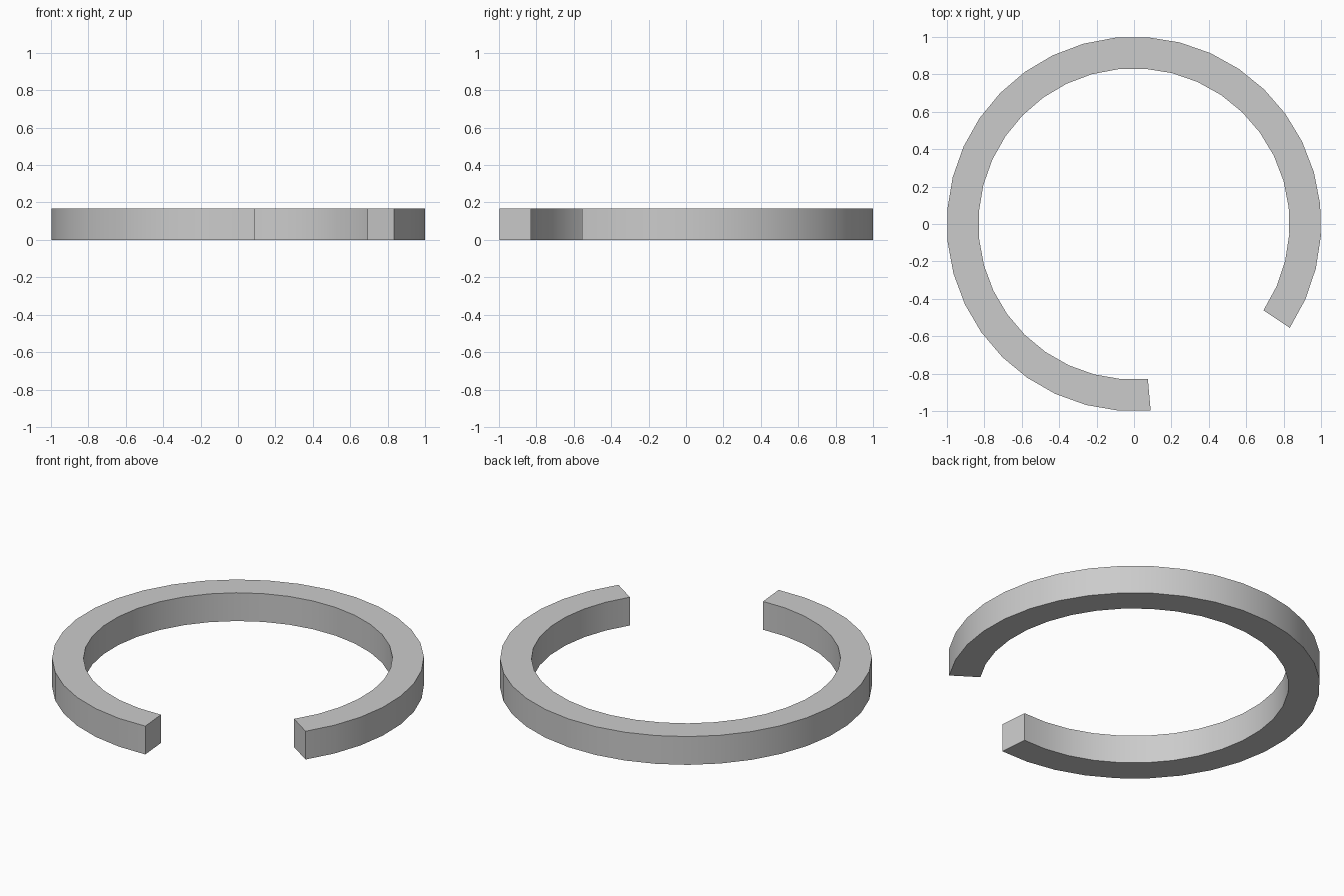
import bpy, bmesh, math

if "Cube" in bpy.data.objects:
    bpy.data.objects.remove(bpy.data.objects["Cube"])

SEGMENTS = 31
START, END = math.radians(-33.7), math.radians(275.1)
OUTER, INNER, HEIGHT = 1.001, 0.832, 0.168

# square cross-section swept around the open ring
bm = bmesh.new()
profile = [(INNER, 0), (OUTER, 0), (OUTER, HEIGHT), (INNER, HEIGHT)]
rings = []
for i in range(SEGMENTS + 1):
    a = START + (END - START) * i / SEGMENTS
    rings.append([bm.verts.new((r * math.cos(a), r * math.sin(a), z)) for r, z in profile])
for p, q in zip(rings, rings[1:]):
    for k in range(4):
        n = (k + 1) % 4
        bm.faces.new((p[k], p[n], q[n], q[k]))

# flat end caps
bm.faces.new(rings[0])
bm.faces.new(rings[-1])
bmesh.ops.recalc_face_normals(bm, faces=bm.faces)

mesh = bpy.data.meshes.new("open_ring")
bm.to_mesh(mesh)
bm.free()
ring = bpy.data.objects.new("open_ring", mesh)
bpy.context.collection.objects.link(ring)

# smooth walls, crisp edges
bpy.context.view_layer.objects.active = ring
ring.select_set(True)
bpy.ops.object.shade_smooth_by_angle(angle=math.radians(30))
